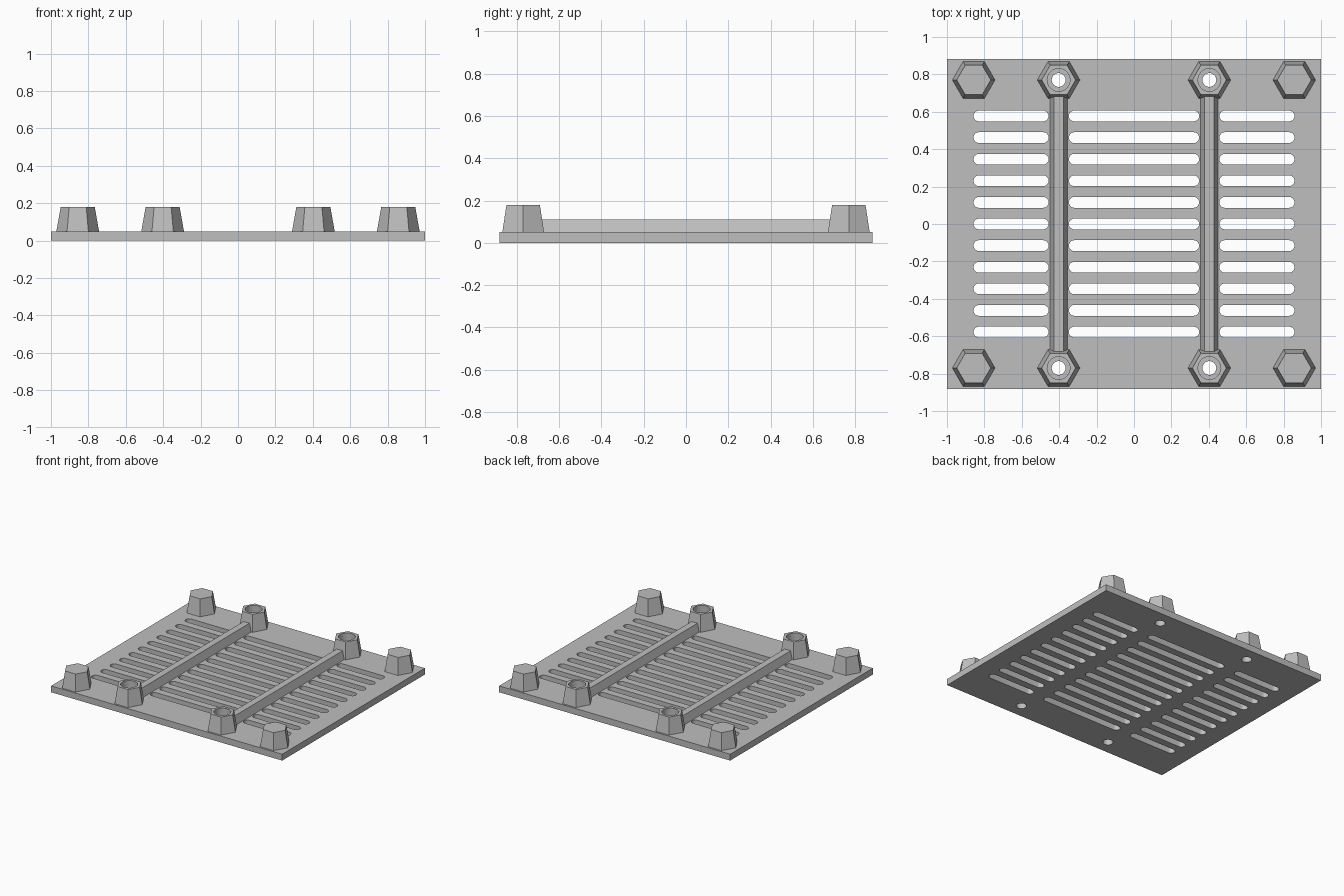
import bpy, bmesh
from math import sin, cos, pi, radians

if "Cube" in bpy.data.objects:
    bpy.data.objects.remove(bpy.data.objects["Cube"], do_unlink=True)

GREY = 0.52
mat = bpy.data.materials.new("plain grey")
mat.use_nodes = True
mat.diffuse_color = (GREY, GREY, GREY, 1)
mat.node_tree.nodes["Principled BSDF"].inputs["Base Color"].default_value = (GREY, GREY, GREY, 1)

HALF_X, HALF_Y, THICK = 1.0, 0.882, 0.05
POST_X, CORNER_X, POST_Y = 0.403, 0.857, 0.77
POST_TOP, HOLE_R, BORE_R, BORE_FLOOR = 0.18, 0.037, 0.061, 0.12
SEGS = 24


def finish(obj):
    obj.data.materials.clear()
    obj.data.materials.append(mat)
    bpy.ops.object.select_all(action='DESELECT')
    obj.select_set(True)
    bpy.context.view_layer.objects.active = obj
    bpy.ops.object.shade_smooth_by_angle(angle=radians(28))


def mesh_object(name, bm, location=(0, 0, 0)):
    bmesh.ops.recalc_face_normals(bm, faces=bm.faces[:])
    mesh = bpy.data.meshes.new(name)
    bm.to_mesh(mesh)
    bm.free()
    obj = bpy.data.objects.new(name, mesh)
    obj.location = location
    bpy.context.collection.objects.link(obj)
    finish(obj)
    return obj


def circle(r, cx=0, cy=0):
    return [(cx + r * cos(2 * pi * i / SEGS), cy + r * sin(2 * pi * i / SEGS)) for i in range(SEGS)]


def hexagon(r):
    # Hexagon with extra points along its sides, so it can join a circle
    pts, per_side = [], SEGS // 6
    for i in range(SEGS):
        k, t = i // per_side, (i % per_side) / per_side
        a, b = k * pi / 3, (k + 1) * pi / 3
        pts.append((r * (cos(a) * (1 - t) + cos(b) * t), r * (sin(a) * (1 - t) + sin(b) * t)))
    return pts


def slot(x0, x1, y, r, n=10):
    right = [(x1 - r + r * sin(pi * i / n), y - r * cos(pi * i / n)) for i in range(n + 1)]
    left = [(x0 + r - r * sin(pi * i / n), y + r * cos(pi * i / n)) for i in range(n + 1)]
    return right + left


# Slotted plate: filled outline with slots and screw holes
outlines = [[(-HALF_X, -HALF_Y), (HALF_X, -HALF_Y), (HALF_X, HALF_Y), (-HALF_X, HALF_Y)]]
for row in range(-5, 6):
    for x0, x1 in ((-0.858, -0.457), (-0.348, 0.348), (0.457, 0.858)):
        outlines.append(slot(x0, x1, row * 0.1155, 0.029))
for sx in (-1, 1):
    for sy in (-1, 1):
        outlines.append(circle(HOLE_R, sx * POST_X, sy * POST_Y))

curve = bpy.data.curves.new("plate", 'CURVE')
curve.dimensions = '2D'
curve.fill_mode = 'BOTH'
curve.extrude = THICK / 2
for pts in outlines:
    spline = curve.splines.new('POLY')
    spline.points.add(len(pts) - 1)
    for p, (x, y) in zip(spline.points, pts):
        p.co = (x, y, 0, 1)
    spline.use_cyclic_u = True
plate = bpy.data.objects.new("slotted_plate", curve)
plate.location.z = THICK / 2
bpy.context.collection.objects.link(plate)
bpy.ops.object.select_all(action='DESELECT')
plate.select_set(True)
bpy.context.view_layer.objects.active = plate
bpy.ops.object.convert(target='MESH')
plate = bpy.context.view_layer.objects.active
bm = bmesh.new()
bm.from_mesh(plate.data)
bmesh.ops.remove_doubles(bm, verts=bm.verts[:], dist=0.0001)
bmesh.ops.recalc_face_normals(bm, faces=bm.faces[:])
bm.to_mesh(plate.data)
bm.free()
finish(plate)


def post(name, x, y, hollow):
    # Tapered hexagonal post, solid or with a stepped screw bore
    rings = [(hexagon(0.114), THICK), (hexagon(0.091), POST_TOP)]
    if hollow:
        rings += [(circle(BORE_R), POST_TOP), (circle(BORE_R), BORE_FLOOR),
                  (circle(HOLE_R), BORE_FLOOR), (circle(HOLE_R), THICK)]
    bm = bmesh.new()
    loops = [[bm.verts.new((px, py, z)) for px, py in pts] for pts, z in rings]
    pairs = list(zip(loops, loops[1:]))
    if hollow:
        pairs.append((loops[-1], loops[0]))
    else:
        bm.faces.new(loops[0])
        bm.faces.new(loops[1])
    for a, b in pairs:
        for i in range(SEGS):
            j = (i + 1) % SEGS
            bm.faces.new((a[i], a[j], b[j], b[i]))
    mesh_object(name, bm, (x, y, 0))


def rib(name, x):
    # Tapered bar between a front and a back screw post
    bm = bmesh.new()
    end = POST_Y - 0.085
    section = ((-0.047, THICK), (0.047, THICK), (0.026, 0.11), (-0.026, 0.11))
    a, b = [[bm.verts.new((px, y, z)) for px, z in section] for y in (-end, end)]
    bm.faces.new(a)
    bm.faces.new(b)
    for i in range(4):
        j = (i + 1) % 4
        bm.faces.new((a[i], a[j], b[j], b[i]))
    mesh_object(name, bm, (x, 0, 0))


for sx, side in ((-1, "right"), (1, "left")):
    rib(side + "_rib", sx * POST_X)
    for sy, end in ((-1, "front"), (1, "back")):
        post(f"{end}_{side}_corner_foot", sx * CORNER_X, sy * POST_Y, False)
        post(f"{end}_{side}_screw_post", sx * POST_X, sy * POST_Y, True)
